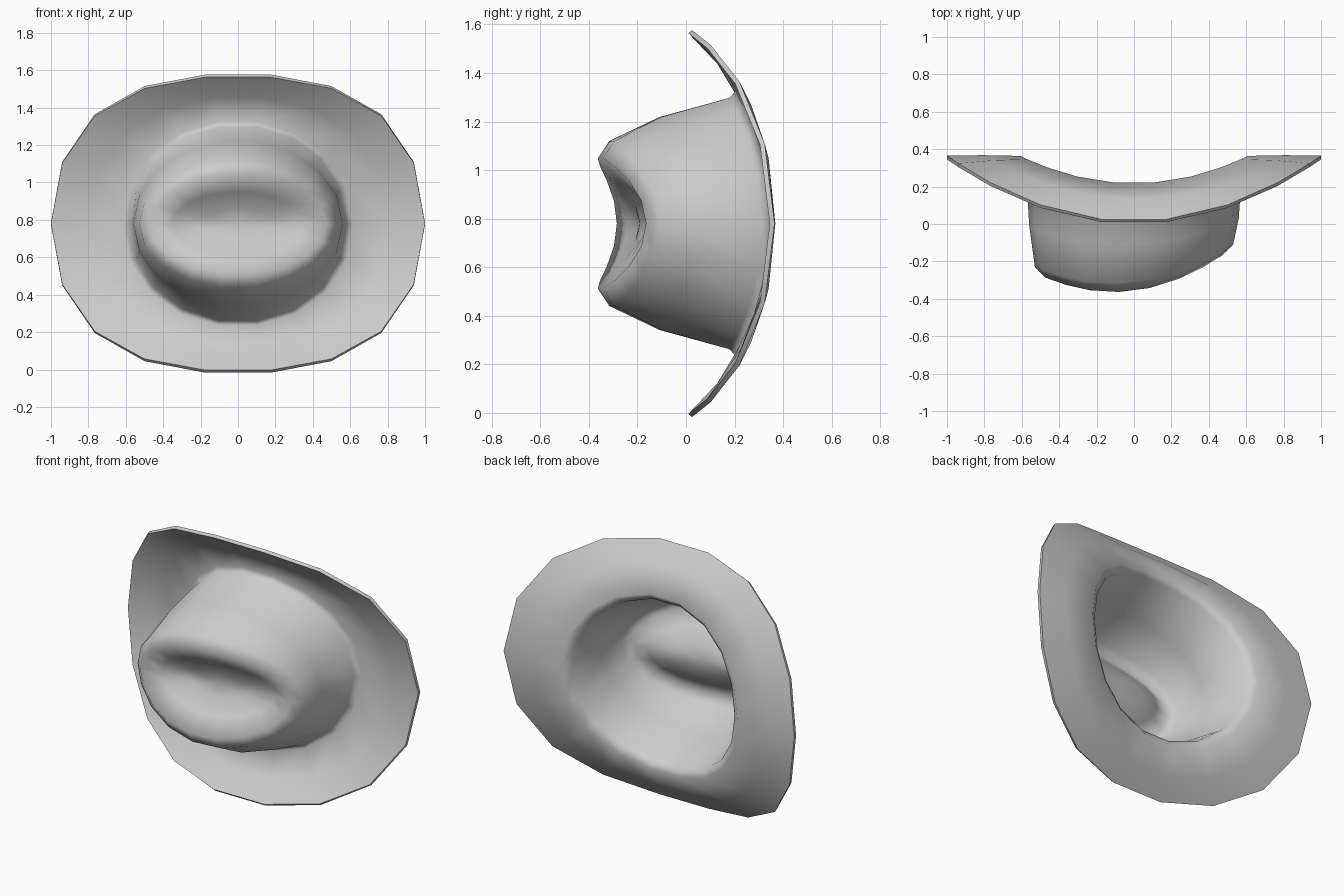
import bpy, bmesh, math

if "Cube" in bpy.data.objects:
    bpy.data.objects.remove(bpy.data.objects["Cube"])

SIDES = 18
MID_Z = 0.78


def ring(bm, rx, rz, cubic, y0, tilt, ux2, drop):
    """Oval loop in the xz plane; y varies along x (tilt, ux2) and along z (drop)."""
    loop = []
    for i in range(SIDES):
        a = 2 * math.pi * i / SIDES
        u, s = math.cos(a), math.sin(a)
        z = MID_Z + rz * s - cubic * s ** 3
        y = y0 + tilt * u + ux2 * u * u - drop * s * s
        loop.append(bm.verts.new((rx * u, y, z)))
    return loop


# Loops from brim edge inward: rx, rz, cubic, y0, tilt, ux2, drop
LOOPS = [
    (1.00, 0.97, 0.18, 0.345, 0, 0, 0.345),      # brim edge, curled
    (0.81, 0.79, 0.11, 0.348, 0, 0, 0.235),      # mid brim
    (0.615, 0.58, 0.03, 0.345, 0, 0, 0.148),     # inner brim
    (0.580, 0.545, 0.02, 0.315, 0, 0, 0.14),     # crown base
    (0.560, 0.445, 0, -0.11, 0.02, 0.12, 0),     # crown wall
    (0.530, 0.345, 0, -0.31, 0.06, 0.14, 0),     # shoulder
    (0.475, 0.272, 0, -0.357, 0.06, 0.132, 0),   # crown rim
    (0.350, 0.170, 0, -0.275, 0.05, 0.085, 0),   # dent slope
    (0.200, 0.075, 0, -0.205, 0.02, 0.025, 0),   # dent floor
]

# Hat surface: brim, crown and dented top in one sheet
bm = bmesh.new()
loops = [ring(bm, *p) for p in LOOPS]
for outer, inner in zip(loops, loops[1:]):
    for i in range(SIDES):
        j = (i + 1) % SIDES
        bm.faces.new((outer[i], outer[j], inner[j], inner[i]))
centre = bm.verts.new((0, -0.19, MID_Z))
for i in range(SIDES):
    bm.faces.new((loops[-1][i], loops[-1][(i + 1) % SIDES], centre))

mesh = bpy.data.meshes.new("hat")
bm.to_mesh(mesh)
bm.free()
hat = bpy.data.objects.new("hat", mesh)
bpy.context.collection.objects.link(hat)

# Felt thickness, added towards the inside
felt = hat.modifiers.new("felt", 'SOLIDIFY')
felt.thickness = 0.02
felt.offset = -1

bpy.context.view_layer.objects.active = hat
hat.select_set(True)
bpy.ops.object.modifier_apply(modifier="felt")
bpy.ops.object.shade_smooth_by_angle(angle=math.radians(80))
